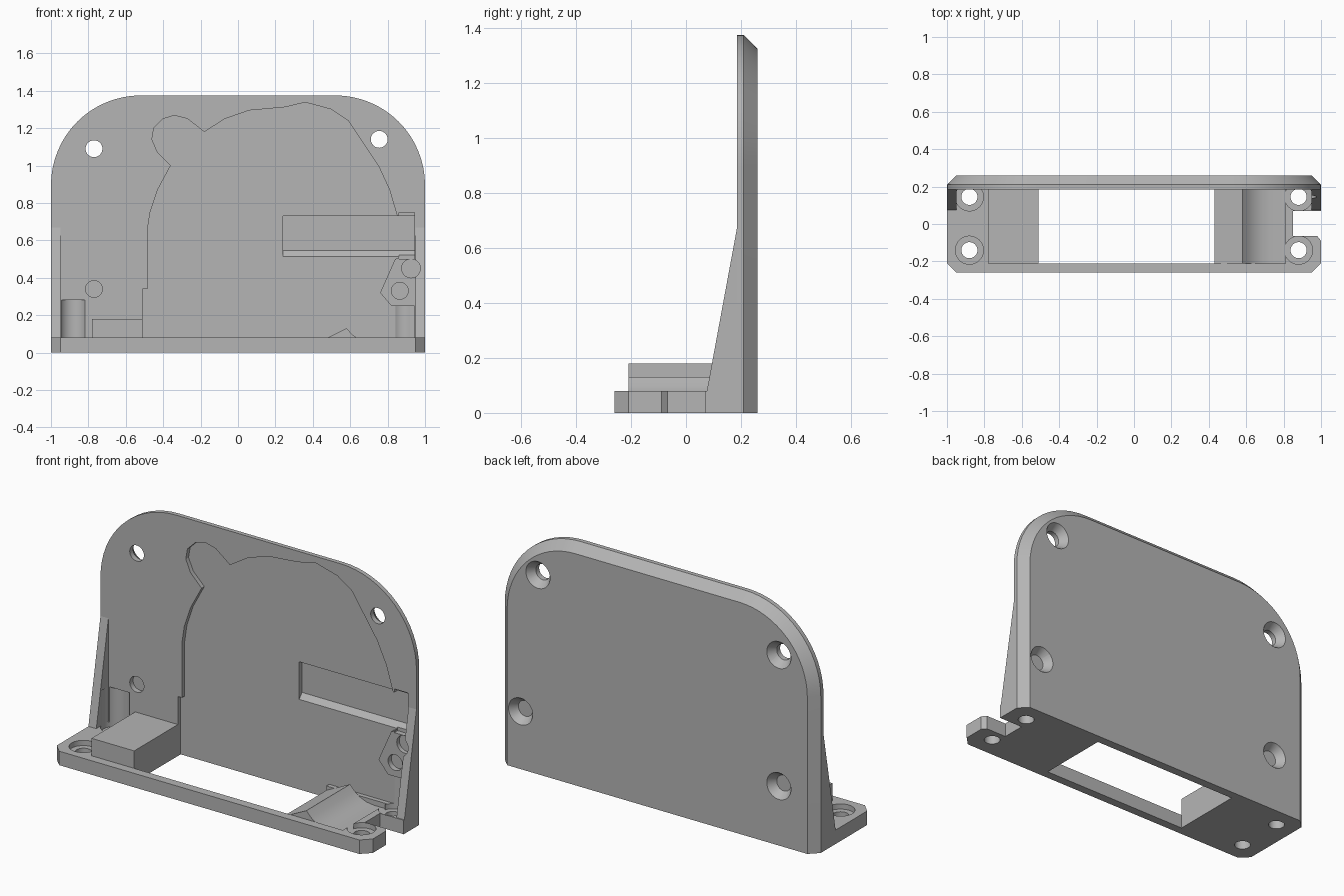
import bpy, bmesh, math
from mathutils import Matrix, Vector

if "Cube" in bpy.data.objects:
    bpy.data.objects.remove(bpy.data.objects["Cube"])

grey = bpy.data.materials.new("plain_grey")
grey.use_nodes = True
grey.diffuse_color = (0.46, 0.46, 0.46, 1)
grey.node_tree.nodes["Principled BSDF"].inputs["Base Color"].default_value = (0.46, 0.46, 0.46, 1)


def finish(name, bm):
    bmesh.ops.recalc_face_normals(bm, faces=bm.faces)
    mesh = bpy.data.meshes.new(name)
    bm.to_mesh(mesh)
    bm.free()
    mesh.materials.append(grey)
    ob = bpy.data.objects.new(name, mesh)
    bpy.context.collection.objects.link(ob)
    return ob


def loft(name, loops):
    """Closed solid through matching loops of 3D points."""
    bm = bmesh.new()
    rings = [[bm.verts.new(p) for p in loop] for loop in loops]
    for a, b in zip(rings, rings[1:]):
        for i in range(len(a)):
            j = (i + 1) % len(a)
            bm.faces.new((a[i], a[j], b[j], b[i]))
    bm.faces.new(rings[0])
    bm.faces.new(rings[-1])
    return finish(name, bm)


def prism(name, outline, axis, a, b):
    """Extrude a 2D outline along an axis from a to b."""
    place = {"x": lambda p, t: (t, p[0], p[1]),
             "y": lambda p, t: (p[0], t, p[1]),
             "z": lambda p, t: (p[0], p[1], t)}[axis]
    return loft(name, [[place(p, t) for p in outline] for t in (a, b)])


def box(name, x, y, z):
    return prism(name, [(x[0], y[0]), (x[1], y[0]), (x[1], y[1]), (x[0], y[1])], "z", *z)


def rod(start, length, r1, r2, axis):
    bm = bmesh.new()
    turn = Matrix.Rotation(-math.pi / 2, 4, "X") if axis == "y" else Matrix()
    mid = Vector(start) + (turn @ Vector((0, 0, length / 2)))
    bmesh.ops.create_cone(bm, cap_ends=True, segments=40, radius1=r1, radius2=r2,
                          depth=length, matrix=Matrix.Translation(mid) @ turn)
    return finish("cutter", bm)


def cut(cutter, *parts):
    for part in parts:
        mod = part.modifiers.new("cut", "BOOLEAN")
        mod.operation = "DIFFERENCE"
        mod.solver = "EXACT"
        mod.object = cutter
        bpy.context.view_layer.update()
        result = part.evaluated_get(bpy.context.evaluated_depsgraph_get())
        mesh = bpy.data.meshes.new_from_object(result)
        part.modifiers.clear()
        part.data = mesh
    bpy.data.objects.remove(cutter)


# Back plate with large round top corners and a chamfered rear edge
FRONT, FLOOR, BACK, TOP, R = 0.185, 0.21, 0.26, 1.375, 0.48


def plate_loop(inset, y):
    pts = [(-1 + inset, y, 0), (1 - inset, y, 0)]
    for side, first in ((1, 0), (-1, 90)):
        for i in range(17):
            a = math.radians(first + i * 90 / 16)
            pts.append((side * (1 - R) + (R - inset) * math.cos(a), y,
                        TOP - R + (R - inset) * math.sin(a)))
    return pts


plate = loft("back_plate", [plate_loop(0, FRONT), plate_loop(0, FLOOR), plate_loop(0.05, BACK)])

# Base with clipped front corners and a side notch
base = prism("base", [(-0.95, -0.26), (0.95, -0.26), (1, -0.21), (1, -0.09), (0.98, -0.065),
                      (0.85, -0.065), (0.85, 0.07), (1, 0.07), (1, FRONT), (-1, FRONT),
                      (-1, -0.21)], "z", 0, 0.08)
cut(box("cutter", (-0.51, 0.81), (-0.21, 0.3), (-0.1, 0.3)), base)

# Tapered side ribs
ribs = [prism(name, [(0.076, 0.08), (FRONT, 0.08), (FRONT, 0.67)], "x", x, x + 0.05)
        for name, x in (("right_rib", -1), ("left_rib", 0.95))]

# Raised block and curved saddle beside the opening
block = box("support_block", (-0.78, -0.51), (-0.21, FRONT), (0.0, 0.18))
saddle = prism("saddle", [(0.43, 0), (0.43, 0.055), (0.58, 0.13), (0.61, 0.098), (0.64, 0.075),
                          (0.68, 0.057), (0.73, 0.05), (0.81, 0.05), (0.81, 0)],
               "y", -0.21, FRONT)

# Shallow shaped recess in the plate front
recess = [(-0.51, -0.1), (-0.51, 0.34), (-0.485, 0.34), (-0.485, 0.65), (-0.47, 0.75),
          (-0.43, 0.87), (-0.36, 1.0), (-0.43, 1.07), (-0.46, 1.14), (-0.45, 1.2),
          (-0.4, 1.25), (-0.34, 1.268), (-0.27, 1.25), (-0.18, 1.18), (-0.07, 1.25),
          (0.06, 1.295), (0.25, 1.312), (0.36, 1.338), (0.5, 1.3), (0.59, 1.24),
          (0.65, 1.15), (0.75, 1.0), (0.81, 0.87), (0.86, 0.7), (0.86, 0.51), (0.84, 0.5),
          (0.76, 0.32), (0.82, 0.25), (0.945, 0.25), (0.945, 0.08), (0.43, 0.08), (0.43, -0.1)]
cut(prism("cutter", recess, "y", 0.1, FLOOR), plate)

# Cable slot with a sloped lower edge, its side pocket and round relief
cut(prism("cutter", [(0.1, 0.515), (FLOOR, 0.515), (0.236, 0.545), (0.236, 0.73), (0.1, 0.73)],
          "x", 0.24, 0.945), plate)
cut(box("cutter", (0.86, 0.945), (0.1, 0.215), (0.5, 0.75)), plate)
cut(rod((0.925, 0, 0.45), 0.209, 0.05, 0.05, "y"), plate, ribs[1])

# Countersunk plate holes
for x, z in ((-0.77, 1.09), (0.755, 1.14), (-0.77, 0.34), (0.865, 0.33)):
    cut(rod((x, 0.1, z), 0.3, 0.045, 0.045, "y"), plate)
    cut(rod((x, 0.215, z), 0.05, 0.045, 0.08, "y"), plate)

# Base screw holes with head clearance running up the plate
for x, top in ((-0.88, 0.28), (0.88, 0.25)):
    for y in (-0.14, 0.145):
        cut(rod((x, y, -0.1), 0.3, 0.043, 0.043, "z"), base)
        cut(rod((x, y, 0.05), top - 0.05, 0.075, 0.075, "z"), base, plate, *ribs)

# Smooth curved walls, keep crisp edges
bpy.ops.object.select_all(action="DESELECT")
for ob in (plate, base, block, saddle, *ribs):
    ob.select_set(True)
bpy.context.view_layer.objects.active = plate
bpy.ops.object.shade_smooth_by_angle(angle=math.radians(25))
